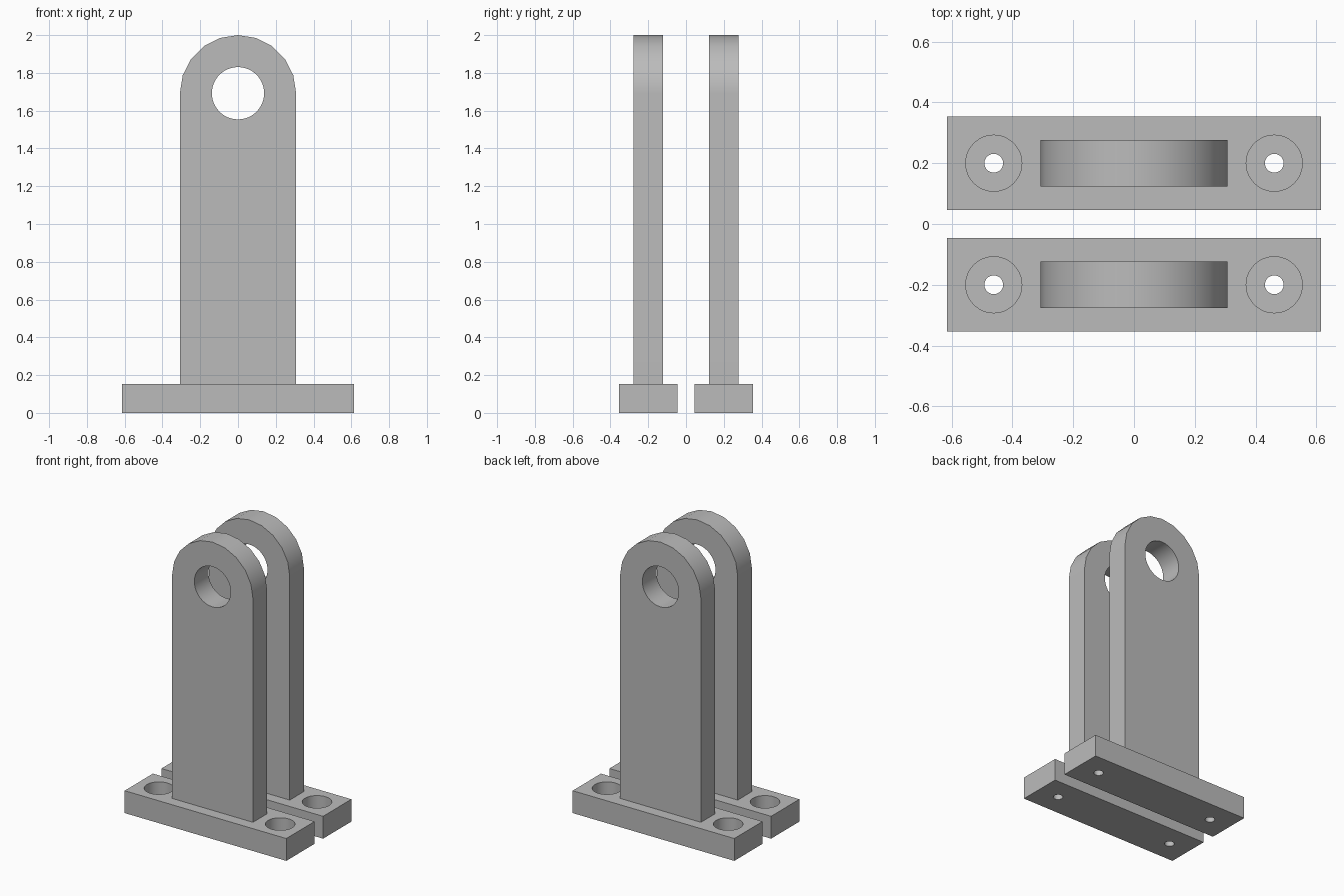
import bpy, bmesh
from math import cos, sin, pi
from mathutils import Matrix, Vector

if "Cube" in bpy.data.objects:
    bpy.data.objects.remove(bpy.data.objects["Cube"])

U = 2 / 13                      # plate thickness, the module for all sizes
CENTRE_Y = 1.3 * U              # distance of each bracket from the middle
EYE_Z = 11 * U                  # height of the pin hole

steel = bpy.data.materials.new("plain_grey")
steel.use_nodes = True
GREY = (0.5, 0.5, 0.5, 1)
steel.diffuse_color = GREY
steel.node_tree.nodes["Principled BSDF"].inputs["Base Color"].default_value = GREY


def prism(name, points, offset):
    """Extrude a closed outline along an offset vector."""
    bm = bmesh.new()
    face = bm.faces.new([bm.verts.new(p) for p in points])
    result = bmesh.ops.extrude_face_region(bm, geom=[face])
    verts = [g for g in result["geom"] if isinstance(g, bmesh.types.BMVert)]
    bmesh.ops.translate(bm, verts=verts, vec=Vector(offset))
    bmesh.ops.recalc_face_normals(bm, faces=bm.faces)
    mesh = bpy.data.meshes.new(name)
    bm.to_mesh(mesh)
    bm.free()
    mesh.materials.append(steel)
    obj = bpy.data.objects.new(name, mesh)
    bpy.context.collection.objects.link(obj)
    return obj


def drill(obj, centre, radius, depth, axis):
    """Cut a round hole centred on a point, along the y or z axis."""
    turn = Matrix.Rotation(pi / 2, 4, "X") if axis == "y" else Matrix()
    bpy.ops.mesh.primitive_cylinder_add(vertices=48, radius=radius, depth=depth)
    cutter = bpy.context.object
    cutter.data.materials.append(steel)
    cutter.data.transform(Matrix.Translation(centre) @ turn)
    cutter.hide_render = True
    mod = obj.modifiers.new("hole", "BOOLEAN")
    mod.operation, mod.solver, mod.object = "DIFFERENCE", "EXACT", cutter
    bpy.context.view_layer.objects.active = obj
    bpy.ops.object.modifier_apply(modifier=mod.name)
    bpy.data.objects.remove(cutter)


def finish(obj):
    """Smooth the round walls and keep the flat ones flat."""
    bpy.ops.object.select_all(action="DESELECT")
    obj.select_set(True)
    bpy.context.view_layer.objects.active = obj
    bpy.ops.object.shade_smooth_by_angle()
    mod = obj.modifiers.new("flat_walls", "WEIGHTED_NORMAL")
    mod.keep_sharp = True


for side, y in (("front", -CENTRE_Y), ("back", CENTRE_Y)):
    # Foot plate with two counterbored screw holes
    outline = [(sx * 4 * U, y + sy * U, 0)
               for sx, sy in ((-1, -1), (1, -1), (1, 1), (-1, 1))]
    base = prism(side + "_base", outline, (0, 0, U))
    for x in (-3 * U, 3 * U):
        drill(base, (x, y, 0), 0.2 * U, 4 * U, "z")
        drill(base, (x, y, U), 0.6 * U, 1.5 * U, "z")
    finish(base)

    # Upright with a rounded top and a pin hole
    y0 = y - U / 2
    arch = [(2 * U * cos(i * pi / 10), y0, EYE_Z + 2 * U * sin(i * pi / 10))
            for i in range(11)]
    upright = prism(side + "_upright",
                    [(-2 * U, y0, U), (2 * U, y0, U)] + arch, (0, U, 0))
    drill(upright, (0, y, EYE_Z), 0.9 * U, 2 * U, "y")
    finish(upright)
